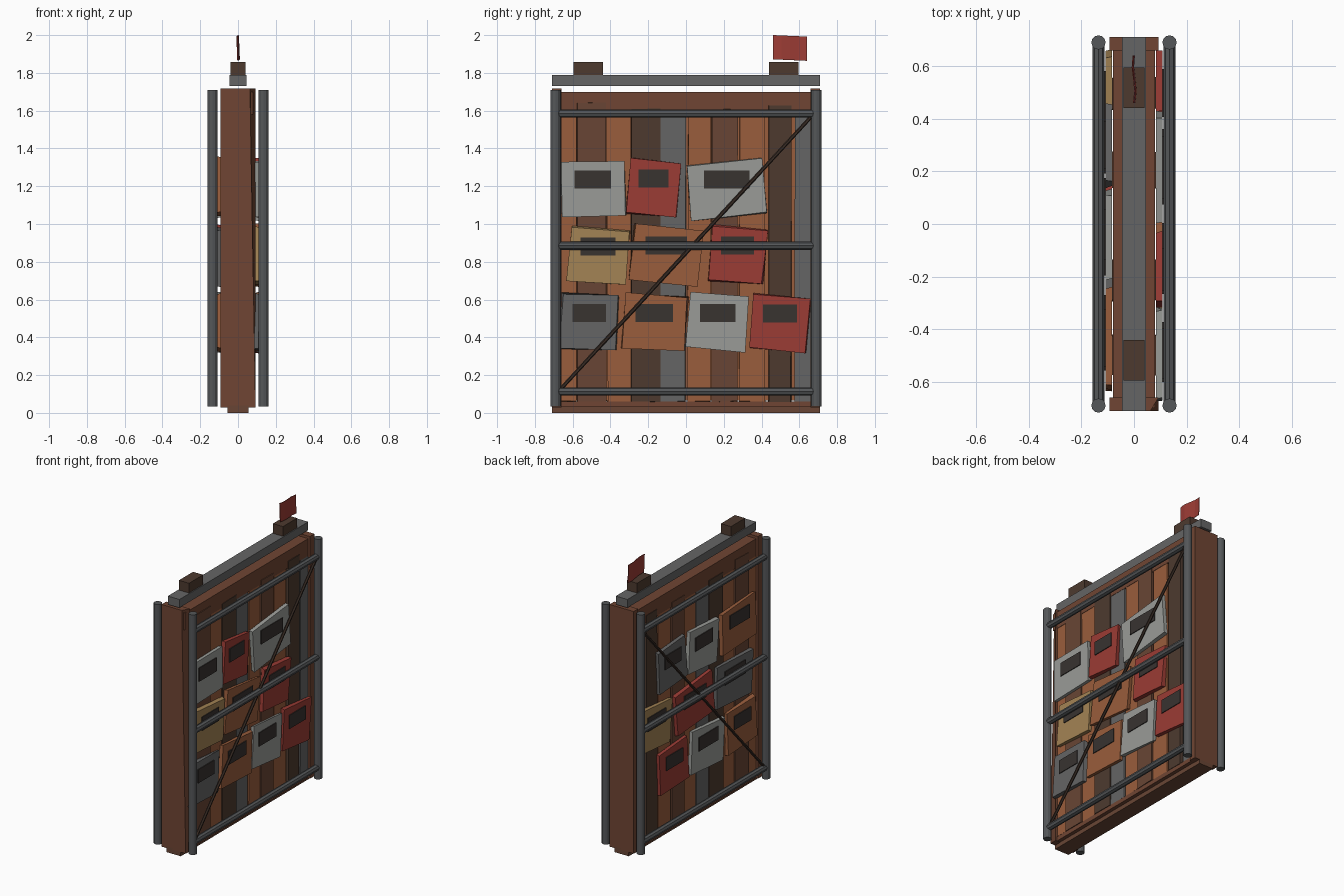
import bpy, bmesh, math, random
from mathutils import Vector, Matrix

if "Cube" in bpy.data.objects:
    bpy.data.objects.remove(bpy.data.objects["Cube"])

random.seed(4)
COLORS = {
    'rust': (0.22, 0.085, 0.045), 'orange': (0.32, 0.11, 0.045), 'dark': (0.075, 0.042, 0.028),
    'brown': (0.14, 0.06, 0.035), 'steel': (0.13, 0.13, 0.13), 'pipe': (0.09, 0.095, 0.1),
    'light': (0.32, 0.33, 0.31), 'red': (0.33, 0.045, 0.035), 'tan': (0.37, 0.23, 0.09),
    'window': (0.04, 0.033, 0.03), 'wire': (0.04, 0.025, 0.018), 'panel': (0.16, 0.06, 0.033),
}
mats = {}
for key, c in COLORS.items():
    mats[key] = bpy.data.materials.new(key + '_paint')
    mats[key].diffuse_color = (*c, 1)


def finish(name, bm, mat):
    me = bpy.data.meshes.new(name)
    bm.to_mesh(me)
    bm.free()
    me.materials.append(mats[mat])
    ob = bpy.data.objects.new(name, me)
    bpy.context.collection.objects.link(ob)
    return ob


def box(name, center, size, mat, rot=0.0, jitter=0.0):
    """Box, turned about x by rot degrees, corners optionally nudged."""
    bm = bmesh.new()
    bmesh.ops.create_cube(bm, size=1)
    turn = Matrix.Rotation(math.radians(rot), 3, 'X')
    for v in bm.verts:
        p = Vector([v.co[i] * size[i] for i in range(3)])
        p.y += random.uniform(-jitter, jitter)
        p.z += random.uniform(-jitter, jitter)
        v.co = turn @ p + Vector(center)
    return finish(name, bm, mat)


def rod(name, a, b, r, mat, sides=10):
    a, b = Vector(a), Vector(b)
    d = b - a
    bm = bmesh.new()
    bmesh.ops.create_cone(bm, cap_ends=True, segments=sides, radius1=r, radius2=r, depth=d.length)
    bm.transform(Matrix.Translation((a + b) / 2) @ d.to_track_quat('Z', 'Y').to_matrix().to_4x4())
    return finish(name, bm, mat)


# Core, beams and end panels
box('core', (0, 0, 0.84), (0.13, 1.34, 1.55), 'orange')
box('top_beam', (0, 0, 1.64), (0.16, 1.40, 0.12), 'panel')
box('bottom_beam', (0, 0, 0.045), (0.16, 1.40, 0.03), 'panel')
box('base_skid', (0, 0, 0.02), (0.11, 1.42, 0.04), 'brown')
for s, n in ((-1, 'front'), (1, 'back')):
    end = box(n + '_end_panel', (0, s * 0.685, 0.873), (0.186, 0.05, 1.69), 'panel')
    # one warped upper corner
    for v in end.data.vertices:
        if s < 0 and v.co.x > 0 and v.co.z > 1 and v.co.y < -0.69:
            v.co.x -= 0.03

# Top rail with end blocks and flag
box('top_rail', (0, 0, 1.76), (0.09, 1.42, 0.058), 'steel')
for y, n in ((-0.518, 'front'), (0.518, 'back')):
    box(n + '_rail_block', (0, y, 1.822), (0.078, 0.155, 0.07), 'dark')

bm = bmesh.new()
rows = []
for i in range(5):
    t = i / 4
    y = 0.46 + 0.18 * t
    x = 0.005 * math.sin(t * 6)
    rows.append([bm.verts.new((x + 0.003, y, 1.872 - 0.008 * t)),
                 bm.verts.new((x - 0.002, y, 2.0 - 0.008 * t))])
for p, q in zip(rows, rows[1:]):
    bm.faces.new((p[0], q[0], q[1], p[1]))
flag = finish('flag', bm, 'red')
sol = flag.modifiers.new('thickness', 'SOLIDIFY')
sol.thickness = 0.004
sol.offset = 0

# Vertical planks: y centre, width, top height, colour
planks = [(-0.50, 0.155, 1.64, 'brown'), (-0.355, 0.125, 1.60, 'orange'),
          (-0.215, 0.155, 1.61, 'dark'), (-0.07, 0.135, 1.60, 'steel'),
          (0.07, 0.12, 1.61, 'orange'), (0.205, 0.135, 1.61, 'brown'),
          (0.35, 0.135, 1.60, 'orange'), (0.497, 0.12, 1.63, 'dark'),
          (0.62, 0.085, 1.64, 'steel'), (-0.62, 0.08, 1.60, 'orange')]

# Signs: y min, y max, z centre, tilt, colour
signs = {
    1: [(-0.665, -0.32, 1.185, 2, 'light'), (-0.315, -0.03, 1.19, -5, 'red'),
        (0.0, 0.43, 1.185, 6, 'light'),
        (-0.63, -0.30, 0.83, -4, 'tan'), (-0.30, 0.09, 0.835, -6, 'orange'),
        (0.115, 0.43, 0.835, -5, 'red'),
        (-0.67, -0.355, 0.48, -3, 'steel'), (-0.345, 0.01, 0.48, -4, 'orange'),
        (0.0, 0.335, 0.48, -4, 'light'), (0.335, 0.66, 0.475, -5, 'red')],
    -1: [(0.14, 0.46, 1.19, -4, 'steel'), (-0.21, 0.13, 1.19, 4, 'light'),
         (-0.63, -0.24, 1.20, -3, 'orange'),
         (0.30, 0.66, 0.83, 5, 'tan'), (-0.16, 0.27, 0.83, -5, 'red'),
         (-0.59, -0.18, 0.83, 3, 'steel'),
         (0.12, 0.45, 0.48, -4, 'red'), (-0.28, 0.10, 0.48, 4, 'light'),
         (-0.63, -0.30, 0.48, -3, 'orange')],
}

for s, n in ((1, 'right'), (-1, 'left')):
    for i, (y, w, top, c) in enumerate(planks):
        depth = 0.022 if c in ('dark', 'brown') else 0.016
        box(f'{n}_plank_{i}', (s * (0.062 + depth / 2), y, (top + 0.06) / 2),
            (depth, w, top - 0.06), c, jitter=0.004)
    # Scrap signs with a dark slot in each
    for i, (y0, y1, z, rot, c) in enumerate(signs[s]):
        yc, w = (y0 + y1) / 2, y1 - y0
        h = 0.29
        k = h * abs(math.sin(math.radians(rot)))
        box(f'{n}_sign_{i}', (s * 0.096, yc, z), (0.025, w - k, h), c, rot, 0.006)
        box(f'{n}_slot_{i}', (s * 0.107, yc, z + 0.05), (0.014, w * 0.56, 0.095), 'window')
    # Pipe frame
    x = s * 0.135
    for y, m in ((-0.69, 'front'), (0.69, 'back')):
        rod(f'{n}_{m}_post', (x, y, 0.035), (x, y, 1.71), 0.027, 'pipe', 12)
    for z, m in ((0.113, 'lower'), (0.885, 'middle'), (1.585, 'upper')):
        rod(f'{n}_{m}_pipe', (x, -0.69, z), (x, 0.69, z), 0.022, 'pipe', 8)
    rod(f'{n}_diagonal_brace', (x, -0.66, 0.13), (x, 0.66, 1.565), 0.01, 'wire', 6)

for m in bpy.data.materials:
    if m.users and not m.is_grease_pencil:
        m.use_nodes = True
        m.node_tree.nodes["Principled BSDF"].inputs["Base Color"].default_value = m.diffuse_color
